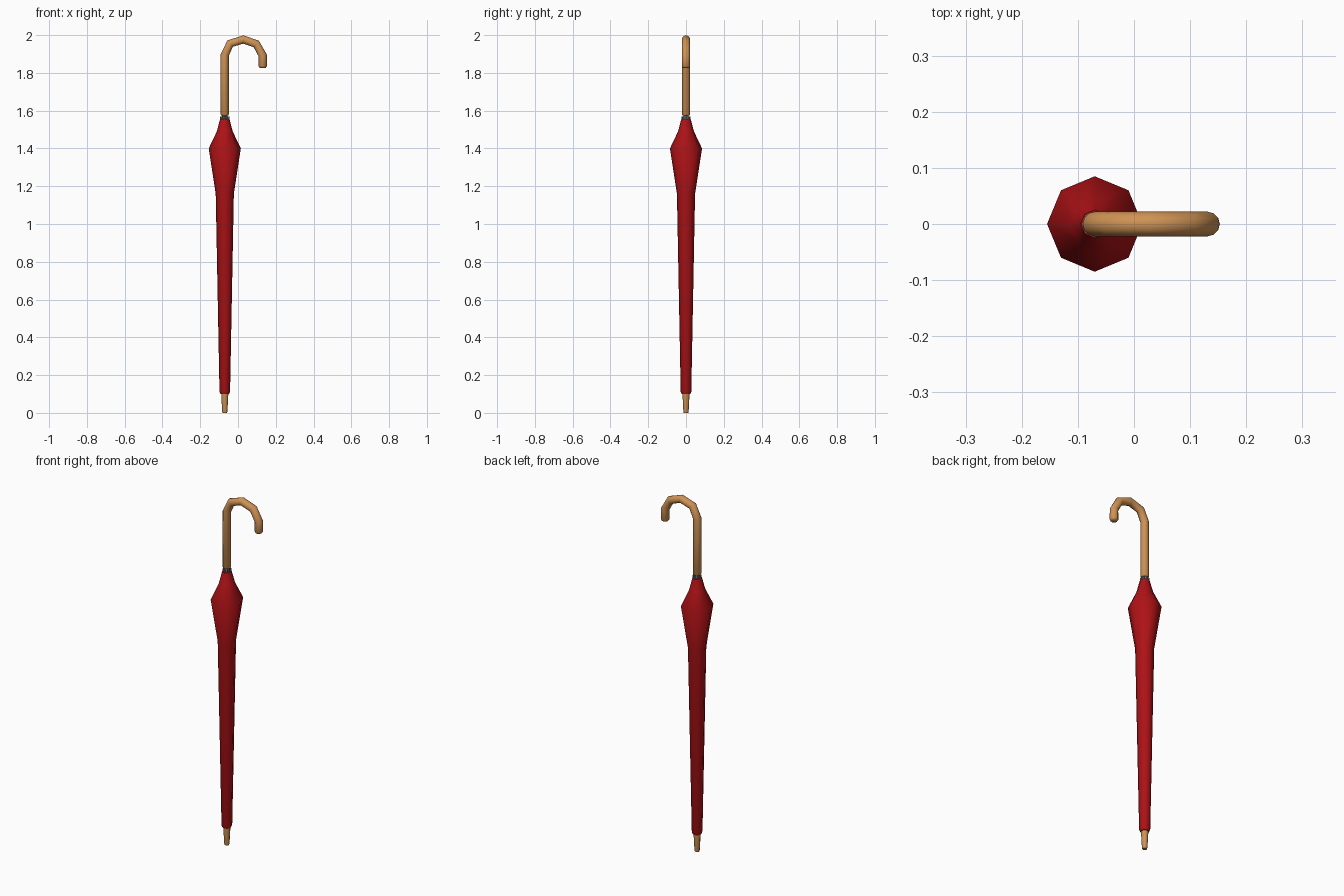
import bpy, bmesh, math
from mathutils import Vector

if "Cube" in bpy.data.objects:
    bpy.data.objects.remove(bpy.data.objects["Cube"])

AXIS_X = -0.07


def material(name, rgb):
    m = bpy.data.materials.new(name)
    m.diffuse_color = (*rgb, 1)
    m.use_nodes = True
    m.node_tree.nodes["Principled BSDF"].inputs["Base Color"].default_value = m.diffuse_color
    return m


RED = material("red fabric", (0.42, 0.006, 0.008))
WOOD = material("light wood", (0.62, 0.29, 0.09))
METAL = material("grey metal", (0.2, 0.19, 0.18))


def loft(name, path, mat, sides=8, angle=40, caps=True):
    """Sweep rings along (x, z, radius, tilt) stations in the xz plane."""
    bm = bmesh.new()
    rings = []
    for x, z, r, tilt in path:
        side = Vector((math.cos(tilt), 0, -math.sin(tilt)))
        ring = []
        for i in range(sides):
            a = 2 * math.pi * i / sides
            ring.append(bm.verts.new(Vector((x, 0, z)) + side * r * math.cos(a)
                                     + Vector((0, r * math.sin(a), 0))))
        rings.append(ring)
    for lo, hi in zip(rings, rings[1:]):
        for i in range(sides):
            j = (i + 1) % sides
            bm.faces.new((lo[i], lo[j], hi[j], hi[i]))
    if caps:
        bm.faces.new(rings[0][::-1])
        bm.faces.new(rings[-1])
    bmesh.ops.recalc_face_normals(bm, faces=bm.faces)
    me = bpy.data.meshes.new(name)
    bm.to_mesh(me)
    bm.free()
    me.materials.append(mat)
    ob = bpy.data.objects.new(name, me)
    bpy.context.collection.objects.link(ob)
    bpy.ops.object.select_all(action='DESELECT')
    ob.select_set(True)
    bpy.context.view_layer.objects.active = ob
    bpy.ops.object.shade_smooth_by_angle(angle=math.radians(angle))
    return ob


def lathe(name, profile, mat, **kw):
    return loft(name, [(AXIS_X, z, r, 0) for z, r in profile], mat, **kw)


# Folded canopy
lathe("canopy", [(0.10, 0.023), (0.112, 0.028), (1.16, 0.048), (1.40, 0.085),
                 (1.49, 0.042), (1.555, 0.025)], RED, angle=50)

# Tip and shaft
lathe("ferrule", [(0.0, 0.012), (0.008, 0.014), (0.105, 0.019)], WOOD, angle=60)
lathe("shaft", [(1.54, 0.014), (1.59, 0.014)], METAL)

# Rib ends around the shaft
for k in range(8):
    a = 2 * math.pi * k / 8
    rib = lathe("rib_end_%d" % (k + 1), [(1.545, 0.004), (1.57, 0.004)], METAL, sides=6)
    rib.location = (0.02 * math.cos(a), 0.02 * math.sin(a), 0)

# Hooked handle, swept with mitred bends
R = 0.022
line = [(-0.07, 1.576), (-0.07, 1.895), (-0.042, 1.955), (0.028, 1.977),
        (0.097, 1.953), (0.131, 1.892), (0.131, 1.828)]
pts = [Vector(p) for p in line]
stations = [(AXIS_X, 1.574, R * 0.8, 0), (AXIS_X, 1.58, R, 0)]
for a, b, c in zip(pts, pts[1:], pts[2:]):
    d = (b - a).normalized() + (c - b).normalized()
    stations.append((b.x, b.y, R, math.atan2(d.x, d.y)))
stations += [(0.131, 1.835, R, math.pi), (0.131, 1.827, R * 0.75, math.pi)]
loft("handle", stations, WOOD, sides=12, angle=60)
